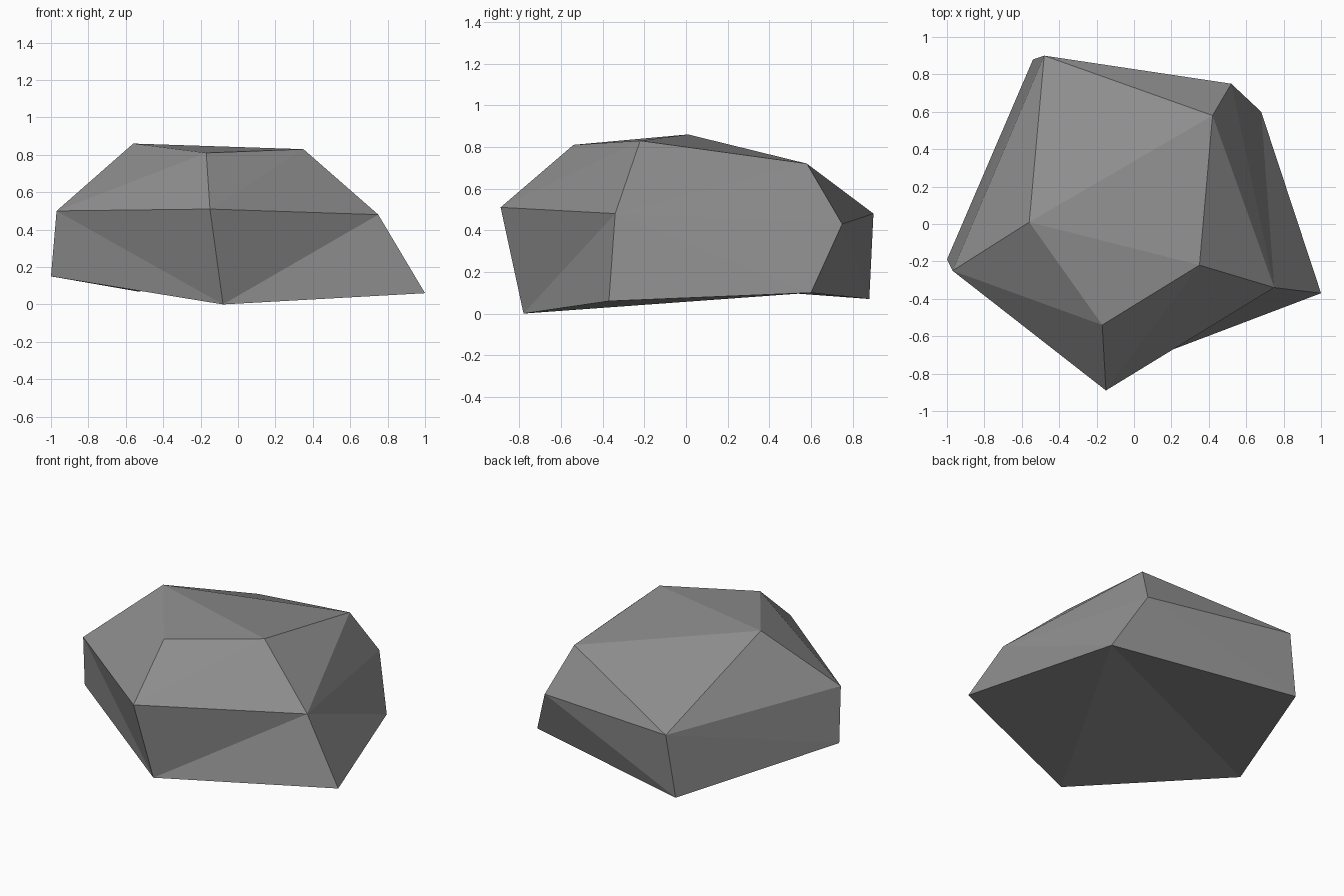
import bpy
import bmesh

default_cube = bpy.data.objects.get("Cube")
if default_cube:
    bpy.data.objects.remove(default_cube, do_unlink=True)

# Stone colour
stone = bpy.data.materials.new("stone_grey")
stone.use_nodes = True
colour = (0.27, 0.27, 0.27, 1)
stone.diffuse_color = colour
shader = next(n for n in stone.node_tree.nodes if n.type == "BSDF_PRINCIPLED")
shader.inputs["Base Color"].default_value = colour
shader.inputs["Roughness"].default_value = 0.9

# Corners of the boulder, in three rough rings
crown = {
    "top_left": (-0.56, 0.01, 0.86),
    "top_front": (-0.17, -0.54, 0.81),
    "top_right": (0.35, -0.22, 0.83),
    "top_back": (0.42, 0.58, 0.72),
}
shoulder = {
    "mid_left": (-0.97, -0.25, 0.5),
    "mid_front": (-0.15, -0.89, 0.51),
    "mid_right": (0.75, -0.34, 0.48),
    "mid_corner": (0.52, 0.75, 0.43),
    "mid_back": (-0.48, 0.9, 0.48),
}
base = {
    "low_left": (-1, -0.19, 0.15),
    "low_front": (-0.08, -0.78, 0),
    "low_right": (1, -0.37, 0.06),
    "low_corner": (0.68, 0.6, 0.1),
    "low_back": (-0.54, 0.88, 0.07),
}

bm = bmesh.new()
corner = {name: bm.verts.new(place)
          for ring in (crown, shoulder, base)
          for name, place in ring.items()}


def fan(hub, rim):
    """Fill triangles from one corner across a run of neighbours."""
    names = rim.split()
    for first, second in zip(names, names[1:]):
        bm.faces.new([corner[n] for n in (hub, first, second)])


# Top facets
fan("top_left", "top_front top_right top_back mid_back mid_left top_front")
# Right side facets, closed all round their middle corner
fan("mid_right", "top_right top_back mid_corner low_corner low_right "
                 "low_front mid_front top_right")
# Front and left facets
fan("mid_front", "top_right top_front mid_left low_front")
fan("low_left", "low_front mid_left")
# Back facets
fan("mid_back", "mid_left low_left low_back mid_corner top_back")
fan("low_back", "low_corner mid_corner")
# Underside
fan("low_corner", "low_back low_left low_front low_right")

bmesh.ops.recalc_face_normals(bm, faces=bm.faces[:])
mesh = bpy.data.meshes.new("boulder")
bm.to_mesh(mesh)
bm.free()
mesh.materials.append(stone)
boulder = bpy.data.objects.new("boulder", mesh)
bpy.context.scene.collection.objects.link(boulder)
